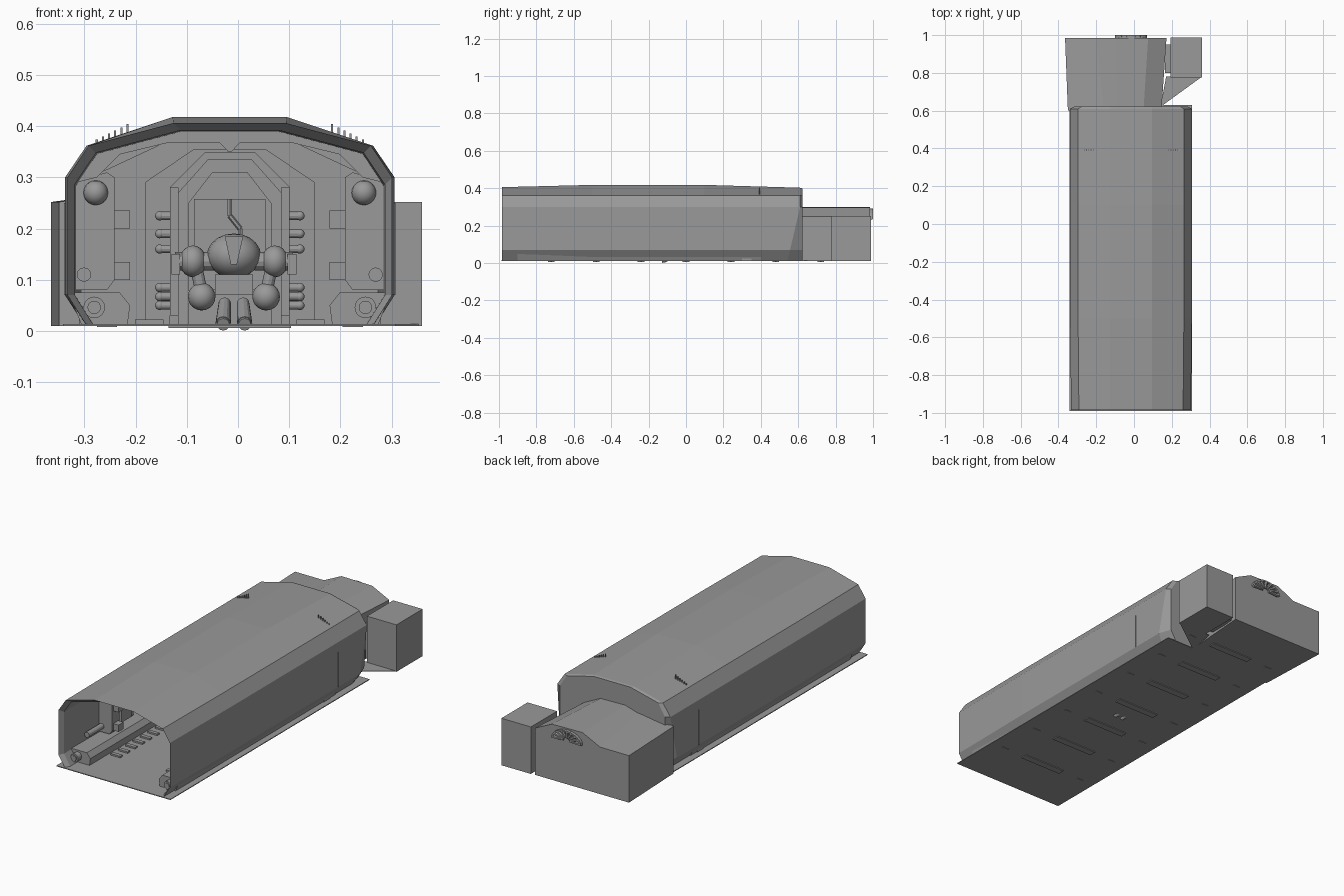
import bpy, bmesh, math
from mathutils import Vector, Matrix

if "Cube" in bpy.data.objects:
    bpy.data.objects.remove(bpy.data.objects["Cube"])

CX = -0.016  # centre line of the hall

grey = bpy.data.materials.new("hull_grey")
grey.use_nodes = True
grey.diffuse_color = (0.32, 0.32, 0.32, 1)
grey.node_tree.nodes["Principled BSDF"].inputs["Base Color"].default_value = (0.32, 0.32, 0.32, 1)


def finish(name, bm, fix=True):
    if fix:
        bmesh.ops.recalc_face_normals(bm, faces=bm.faces)
    me = bpy.data.meshes.new(name)
    bm.to_mesh(me)
    bm.free()
    me.materials.append(grey)
    ob = bpy.data.objects.new(name, me)
    bpy.context.collection.objects.link(ob)
    return ob


def loft(name, rings, cap0=True, cap1=True, closed=True):
    """Skin a list of point rings."""
    bm = bmesh.new()
    rows = [[bm.verts.new(p) for p in r] for r in rings]
    n = len(rows[0])
    for a, b in zip(rows, rows[1:]):
        for i in range(n if closed else n - 1):
            j = (i + 1) % n
            bm.faces.new((a[i], a[j], b[j], b[i]))
    if cap0:
        bm.faces.new(rows[0])
    if cap1:
        bm.faces.new(rows[-1])
    return finish(name, bm)


def prism(name, prof, y0, y1):
    return loft(name, [[(x, y, z) for x, z in prof] for y in (y0, y1)])


def frame(name, outer, inner, y0, y1):
    """Solid band between two matching outlines, open at its two feet."""
    def at(p, y):
        return [(x, y, z) for x, z in p]
    return loft(name, [at(outer, y0), at(inner, y0), at(inner, y1), at(outer, y1), at(outer, y0)],
                False, False, False)


def box(name, x0, x1, y0, y1, z0, z1):
    return prism(name, [(x0, z0), (x1, z0), (x1, z1), (x0, z1)], y0, y1)


def rod(name, a, b, r, r2=None, n=12):
    a, b = Vector(a), Vector(b)
    bm = bmesh.new()
    m = Matrix.Translation((a + b) / 2) @ (b - a).to_track_quat('Z', 'Y').to_matrix().to_4x4()
    bmesh.ops.create_cone(bm, cap_ends=True, segments=n, radius1=r, radius2=r2 or r,
                          depth=(b - a).length, matrix=m)
    return finish(name, bm)


def ball(name, c, r, squash=(1, 1, 1)):
    bm = bmesh.new()
    m = Matrix.Translation(c) @ Matrix.Diagonal((*squash, 1))
    bmesh.ops.create_uvsphere(bm, u_segments=16, v_segments=10, radius=r, matrix=m)
    for f in bm.faces:
        f.smooth = True
    return finish(name, bm)


def arch(half):
    """Full outline from (offset, z) points listed foot to crown."""
    return [(CX - x, z) for x, z in half] + [(CX + x, z) for x, z in reversed(half)]


# Outer hull
def hull_ring(y, w, top, slant=0.0, inset=0.0):
    half = [(0.285, 0.012), (0.322, 0.07), (0.322, 0.3), (0.28, 0.362), (0.112, top)]
    return [(x, y + slant * min(z, 0.3) / 0.3, z)
            for x, z in arch([(w * a - inset, b - inset * (b > 0.1)) for a, b in half])]


stations = [(-0.985, 0.985, 0.406), (-0.5, 1, 0.418), (0.1, 1, 0.418), (0.54, 1, 0.403, 0.07),
            (0.622, 0.93, 0.4)]
loft("outer_hull", [hull_ring(*s) for s in stations], False, True)
loft("inner_lining", [hull_ring(-0.985, 0.985, 0.406), hull_ring(-0.96, 0.985, 0.406, 0, 0.014),
                      hull_ring(0.55, 0.97, 0.405, 0, 0.025)], False, True, False)
box("floor_sheet", -0.342, 0.308, -0.99, 0.63, 0.01, 0.014)

# Rear block with humped roof
back = [(-0.365, 0.01), (0.172, 0.01), (0.172, 0.25), (0.075, 0.297), (-0.1, 0.3), (-0.2, 0.252), (-0.365, 0.252)]
near = [(-0.35, 0.01), (0.145, 0.01), (0.145, 0.25), (0.05, 0.297), (-0.09, 0.3), (-0.16, 0.28), (-0.35, 0.252)]
loft("rear_block", [[(x, 0.6, z) for x, z in near], [(x, 0.985, z) for x, z in back]])

# Side pod and its triangular footing
box("side_pod", 0.192, 0.36, 0.775, 0.988, 0.01, 0.252)
loft("pod_footing", [[(0.14, 0.62, z), (0.36, 0.78, z), (0.17, 0.78, z)] for z in (0.01, 0.014)])
box("pod_link", 0.165, 0.195, 0.8, 0.95, 0.02, 0.2)

# Half-round grille on the back
for i in range(9):
    t = math.pi * i / 8
    d = Vector((math.cos(t) * 0.078, 0, math.sin(t) * 0.05))
    c = Vector((CX, 0.992, 0.24))
    rod("grille_spoke", c + d * 0.25, c + d, 0.006, 0.009, 6)
frame("grille_rim", *[[(CX + math.cos(math.pi * i / 12) * a, 0.236 + math.sin(math.pi * i / 12) * b)
                       for i in range(13)] for a, b in ((0.085, 0.056), (0.076, 0.048))], 0.98, 1.0)

# Ribs under the floor, seams and rivets on the roof
for i in range(7):
    y = -0.72 + i * 0.24
    box("belly_rib", CX - 0.12, CX + 0.12, y - 0.018, y + 0.018, 0.006, 0.011)
    for s in (-1, 1):
        box("belly_slot", CX + s * 0.24 - 0.02, CX + s * 0.24 + 0.02, y - 0.004, y + 0.004, 0.008, 0.011)
for s in (-1, 1):
    for i in range(6):
        x = CX + s * (0.2 + i * 0.012)
        box("roof_rivet", x - 0.002, x + 0.002, 0.39, 0.395, 0.36, 0.404 - 0.006 * i)
    box("side_seam", CX + s * 0.322 - 0.002, CX + s * 0.322 + 0.002, 0.376, 0.38, 0.07, 0.25)

# Ceiling ribs, each with a notch at the crown
rib_out = arch([(0.3, 0.29), (0.255, 0.355), (0.115, 0.4), (0.02, 0.4), (0.003, 0.4)])
rib_in = arch([(0.26, 0.3), (0.215, 0.345), (0.12, 0.368), (0.02, 0.368), (0.003, 0.35)])
for y in (-0.72, -0.3, 0.12):
    frame("ceiling_rib", rib_out, rib_in, y, y + 0.05)

# Wall bays, mirrored left and right
for s in (-1, 1):
    def bx(name, a, b, *rest):
        return box(name, CX + s * a, CX + s * b, *rest)
    for y in (-0.8, -0.4, 0.0):
        prism("wall_post", [(CX + s * a, z) for a, z in
                            [(0.31, 0.08), (0.24, 0.08), (0.225, 0.1), (0.225, 0.3), (0.24, 0.31), (0.31, 0.29)]],
              y + 0.12, y + 0.18)
        bx("wall_panel", 0.27, 0.312, y + 0.2, y + 0.36, 0.08, 0.25)
        bx("panel_bar", 0.255, 0.275, y + 0.24, y + 0.32, 0.09, 0.24)
        for z in (0.1, 0.2):
            bx("post_bracket", 0.195, 0.23, y + 0.13, y + 0.17, z, z + 0.035)
        rod("wall_pipe", (CX + s * 0.285, y, 0.11), (CX + s * 0.285, y + 0.3, 0.11), 0.014)
        ball("wall_lamp", (CX + s * 0.262, y + 0.12, 0.27), 0.024)
    prism("kick_plate", [(CX + s * a, z) for a, z in
                         [(0.315, 0.075), (0.215, 0.075), (0.195, 0.05), (0.2, 0.012), (0.29, 0.012)]], -0.9, 0.4)
    rod("floor_light", (CX + s * 0.265, -0.93, 0.046), (CX + s * 0.265, -0.89, 0.046), 0.021, n=20)
    rod("floor_light_core", (CX + s * 0.265, -0.935, 0.046), (CX + s * 0.265, -0.92, 0.046), 0.013, n=20)

# Stepped portal at the far end
steps = [arch([(a, 0.012), (a, b), (a * 0.42, c)]) for a, b, c in
         ((0.295, 0.29, 0.37), (0.165, 0.29, 0.355), (0.117, 0.28, 0.348), (0.1, 0.27, 0.335), (0.08, 0.25, 0.31))]
for i, (o, n) in enumerate(zip(steps, steps[1:])):
    frame("portal_step", o, n, 0.3 + 0.05 * i, 0.35 + 0.05 * i)
prism("portal_door", steps[-1], 0.5, 0.52)
box("door_window", CX - 0.07, CX + 0.07, 0.493, 0.5, 0.08, 0.258)
for a, b in (((0, 0.258), (0, 0.225)), ((0, 0.225), (0.02, 0.2)), ((0.02, 0.2), (0.02, 0.16))):
    rod("door_cable", (CX + a[0], 0.49, a[1]), (CX + b[0], 0.49, b[1]), 0.005, n=6)

# Clamps along the central bay
for s in (-1, 1):
    for z in (0.225, 0.19, 0.16, 0.085, 0.067, 0.05):
        rod("bay_clamp", (CX + s * 0.1, 0.28, z), (CX + s * 0.137, 0.28, z), 0.008)
        ball("clamp_tip", (CX + s * 0.137, 0.28, z), 0.009)
    box("clamp_rail", CX + s * 0.1, CX + s * 0.117, 0.26, 0.3, 0.03, 0.28)
    for i in range(14):
        y = -0.75 + i * 0.06
        box("floor_tooth", CX + s * 0.13, CX + s * 0.185, y, y + 0.02, 0.012, 0.022)

# Docked machine
MX = CX + 0.008
ball("machine_body", (MX, -0.08, 0.147), 0.053, (1, 1, 0.82))
box("machine_chin", MX - 0.037, MX + 0.037, -0.15, -0.08, 0.07, 0.11)
prism("machine_crest", [(MX - 0.018, 0.185), (MX - 0.006, 0.13), (MX + 0.006, 0.13), (MX + 0.018, 0.185)], -0.135, -0.06)
for s in (-1, 1):
    ball("machine_shoulder", (MX + s * 0.08, -0.08, 0.136), 0.031, (0.85, 1, 1))
    rod("shoulder_axle", (MX + s * 0.04, -0.08, 0.136), (MX + s * 0.115, -0.08, 0.136), 0.018)
    box("shoulder_arm", MX + s * 0.105, MX + s * 0.122, -0.1, -0.06, 0.11, 0.15)
    rod("hip_strut", (MX + s * 0.075, -0.08, 0.13), (MX + s * 0.062, -0.08, 0.07), 0.012)
    ball("machine_hip", (MX + s * 0.063, -0.08, 0.067), 0.027)
    rod("machine_barrel", (MX + s * 0.021, -0.12, 0.015), (MX + s * 0.018, -0.05, 0.055), 0.015, 0.012)
    rod("barrel_tip", (MX + s * 0.021, -0.13, 0.0125), (MX + s * 0.021, -0.11, 0.02), 0.0125)
